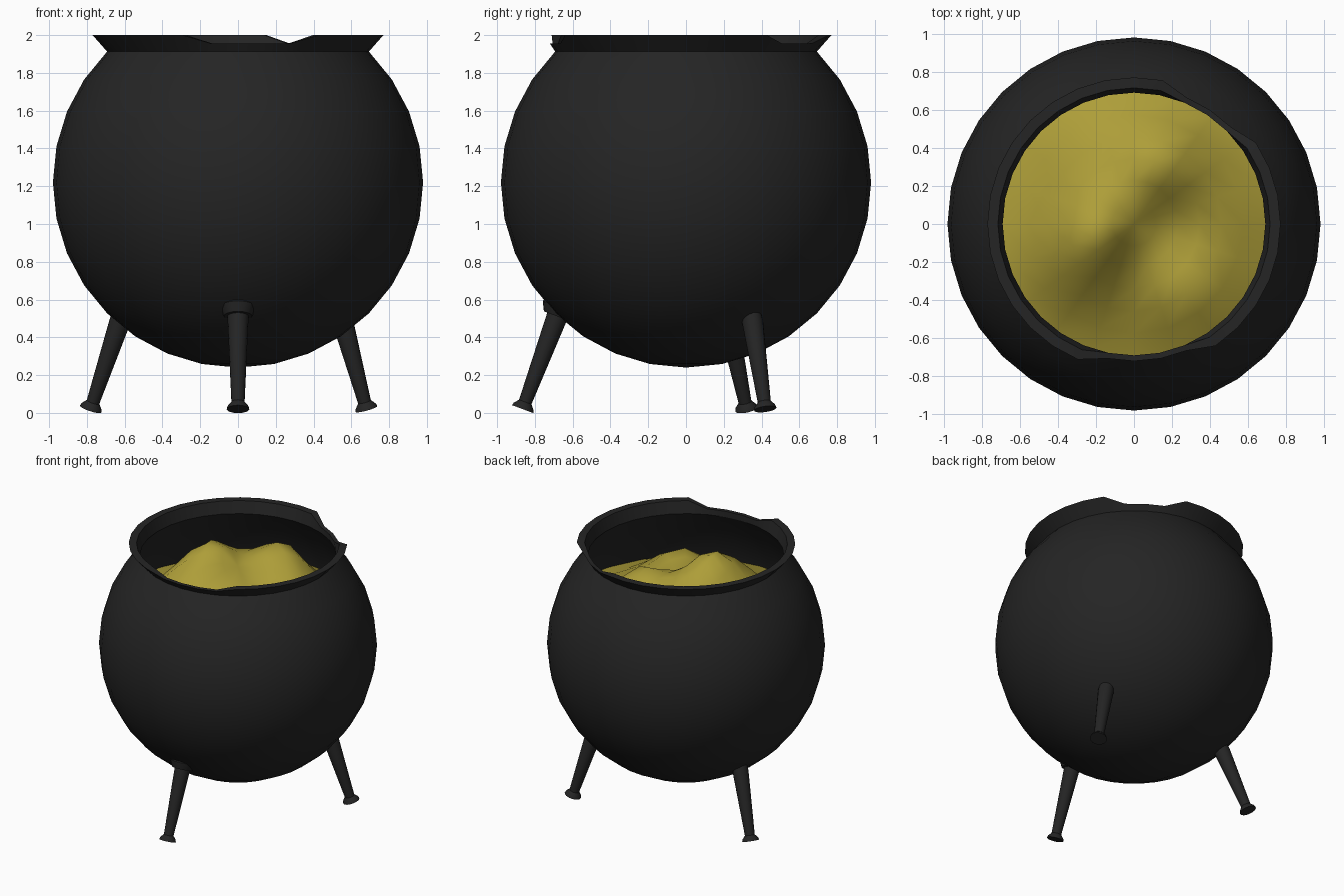
import bpy, bmesh
from math import sin, cos, pi, radians, exp, hypot, degrees, atan2
from mathutils import Vector

if "Cube" in bpy.data.objects:
    bpy.data.objects.remove(bpy.data.objects["Cube"])

SEG = 32


def material(name, col):
    m = bpy.data.materials.new(name)
    m.diffuse_color = (*col, 1)
    m.use_nodes = True
    m.node_tree.nodes["Principled BSDF"].inputs["Base Color"].default_value = m.diffuse_color
    return m


IRON = material("iron", (0.018, 0.018, 0.018))
GOLD = material("gold", (0.42, 0.34, 0.04))


def lathe(name, profile, seg, mat, angle):
    """Revolve (radius, z) points about z; radius 0 gives a pole."""
    bm = bmesh.new()
    rings = []
    for r, z in profile:
        if r < 1e-6:
            rings.append([bm.verts.new((0, 0, z))] * seg)
        else:
            rings.append([bm.verts.new((r * sin(2 * pi * i / seg), r * cos(2 * pi * i / seg), z))
                          for i in range(seg)])
    for a, b in zip(rings, rings[1:]):
        for i in range(seg):
            j = (i + 1) % seg
            bm.faces.new(list(dict.fromkeys((a[i], a[j], b[j], b[i]))))
    bmesh.ops.recalc_face_normals(bm, faces=bm.faces)
    me = bpy.data.meshes.new(name)
    bm.to_mesh(me)
    bm.free()
    ob = bpy.data.objects.new(name, me)
    bpy.context.collection.objects.link(ob)
    me.materials.append(mat)
    bpy.ops.object.select_all(action='DESELECT')
    ob.select_set(True)
    bpy.context.view_layer.objects.active = ob
    bpy.ops.object.shade_smooth_by_angle(angle=radians(angle))
    return ob


# Pot: round shell cut at 45 degrees, with a flared rim and inner wall
def arc(r):
    return [(r * sin(pi * k / 16), 1.22 - r * cos(pi * k / 16)) for k in range(13)]


outer = arc(0.98)
inner = arc(0.955)[::-1]
inner[0] = (0.69, 1.91)
pot = lathe("pot", outer + [(0.77, 2.0), (0.715, 2.0)] + inner, SEG, IRON, 40)

# Two dents in the rim, at the front and at the back right
for v in pot.data.vertices:
    if v.co.z > 1.95:
        a = degrees(atan2(v.co.y, v.co.x))
        if -104 < a < -65 or 44 < a < 68:
            r = hypot(v.co.x, v.co.y)
            k = (0.72 if r > 0.75 else 0.69) / r
            v.co = (v.co.x * k, v.co.y * k, 1.955)

# Gold heap: mound with a few lumps (x, y, height, spread)
lumps = [(-0.19, 0.0, 0.30, 0.17), (0.15, 0.35, 0.30, 0.17),
         (-0.33, -0.25, 0.17, 0.18), (0.30, -0.35, 0.17, 0.16),
         (-0.25, 0.45, 0.12, 0.18), (0.5, 0.1, 0.08, 0.15)]
heap = lathe("gold_heap", [(0, 0)] + [(0.115 * k, 0) for k in range(1, 9)], 20, GOLD, 40)
for v in heap.data.vertices:
    x, y, _ = v.co
    v.co.z = 1.47 + 0.15 * max(0, 1 - (hypot(x, y) / 0.92) ** 2)
    v.co.z += sum(h * exp(-((x - a) ** 2 + (y - b) ** 2) / (2 * s * s)) for a, b, h, s in lumps)

# Legs: tapered peg with flared foot and domed collar, aimed from foot to pot
legs = {"front_leg": ((0, -0.865, 0.02), (0, -0.675, 0.53)),
        "left_leg": ((-0.78, 0.32, 0.02), (-0.62, 0.22, 0.50)),
        "right_leg": ((0.68, 0.42, 0.02), (0.55, 0.35, 0.50))}
for name, (foot, top) in legs.items():
    foot, top = Vector(foot), Vector(top)
    L = (top - foot).length
    collar = [(0.075, L - 0.02), (0.1, L + 0.03), (0.085, L + 0.06), (0.04, L + 0.085), (0, L + 0.09)]
    if name != "front_leg":
        collar = [(0.05, L + 0.04), (0, L + 0.05)]
    prof = [(0, 0), (0.06, 0), (0.056, 0.015), (0.035, 0.04), (0.056, L - 0.02)] + collar
    leg = lathe(name, prof, 16, IRON, 40)
    leg.location = foot
    leg.rotation_euler = (top - foot).to_track_quat('Z', 'Y').to_euler()
